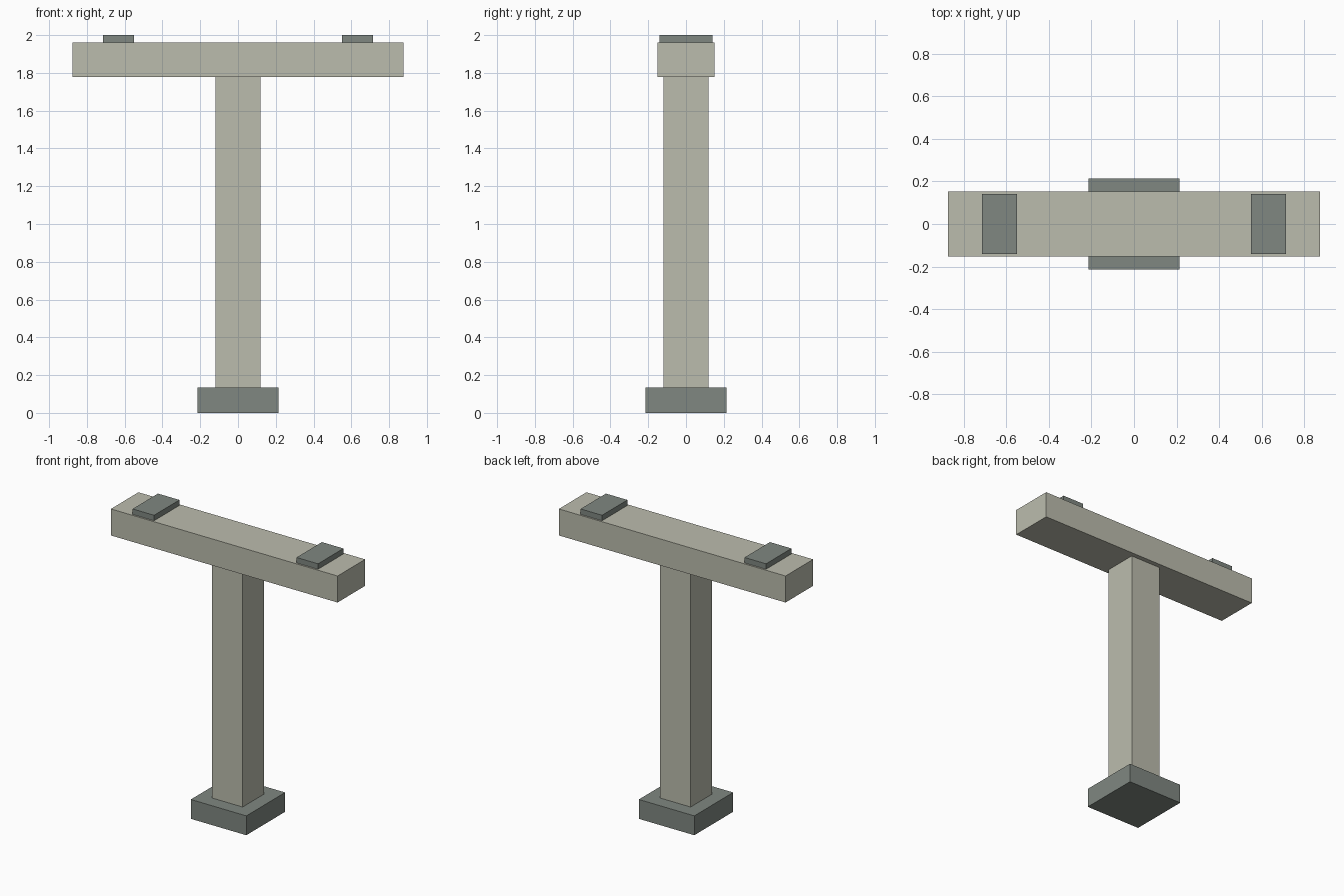
import bpy
import bmesh
from mathutils import Vector

if "Cube" in bpy.data.objects:
    bpy.data.objects.remove(bpy.data.objects["Cube"])


def make_material(name, color):
    mat = bpy.data.materials.new(name)
    mat.diffuse_color = (*color, 1.0)
    mat.use_nodes = True
    mat.node_tree.nodes["Principled BSDF"].inputs["Base Color"].default_value = mat.diffuse_color
    return mat


def box(name, low, high, mat):
    """Axis-aligned box spanning two opposite corners."""
    low, high = Vector(low), Vector(high)
    bm = bmesh.new()
    bmesh.ops.create_cube(bm, size=1.0)
    bmesh.ops.scale(bm, vec=high - low, verts=bm.verts)
    bmesh.ops.translate(bm, vec=(low + high) / 2, verts=bm.verts)
    mesh = bpy.data.meshes.new(name)
    bm.to_mesh(mesh)
    bm.free()
    mesh.materials.append(mat)
    obj = bpy.data.objects.new(name, mesh)
    bpy.context.collection.objects.link(obj)
    return obj


concrete = make_material("pale concrete", (0.50, 0.505, 0.42))
dark_grey = make_material("dark grey", (0.215, 0.245, 0.22))

# Footing, column and cross beam
box("footing", (-0.214, -0.214, 0.0), (0.214, 0.214, 0.135), dark_grey)
box("column", (-0.119, -0.119, 0.135), (0.119, 0.119, 1.777), concrete)
box("cap_beam", (-0.875, -0.152, 1.777), (0.875, 0.152, 1.962), concrete)

# Bearing pads near both ends of the beam
for side, x in (("left", -0.633), ("right", 0.633)):
    box(f"bearing_pad_{side}", (x - 0.083, -0.14, 1.962), (x + 0.083, 0.14, 2.0), dark_grey)
